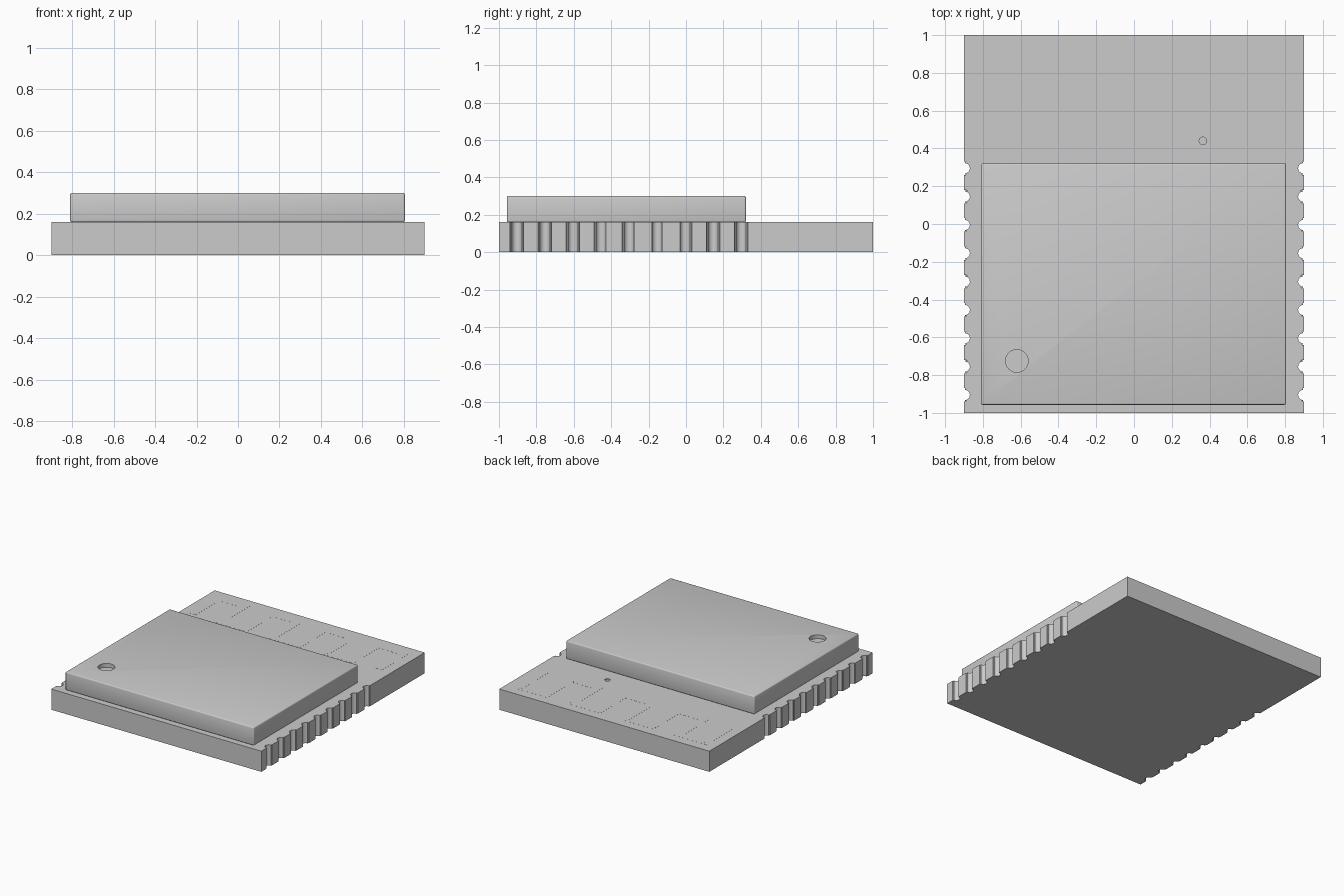
import bpy, bmesh
from math import pi, cos, sin

default = bpy.data.objects.get("Cube")
if default:
    bpy.data.objects.remove(default)

grey = bpy.data.materials.new("light_grey")
grey.use_nodes = True
colour = (0.6, 0.6, 0.6, 1)
grey.diffuse_color = colour
grey.node_tree.nodes["Principled BSDF"].inputs["Base Color"].default_value = colour


def prism(name, outline, z0, z1):
    """Extrude a closed outline between two heights."""
    bm = bmesh.new()
    base = bm.faces.new([bm.verts.new((x, y, z0)) for x, y in outline])
    top = bmesh.ops.extrude_face_region(bm, geom=[base], use_keep_orig=True)
    verts = [v for v in top["geom"] if isinstance(v, bmesh.types.BMVert)]
    bmesh.ops.translate(bm, verts=verts, vec=(0, 0, z1 - z0))
    bmesh.ops.recalc_face_normals(bm, faces=bm.faces)
    mesh = bpy.data.meshes.new(name)
    bm.to_mesh(mesh)
    bm.free()
    mesh.materials.append(grey)
    obj = bpy.data.objects.new(name, mesh)
    bpy.context.collection.objects.link(obj)
    return obj


def rect(x0, x1, y0, y1):
    return [(x0, y0), (x1, y0), (x1, y1), (x0, y1)]


def arc(cx, cy, r, start, end, steps):
    angles = [start + (end - start) * i / steps for i in range(steps + 1)]
    return [(cx + r * cos(a), cy + r * sin(a)) for a in angles]


def circle(cx, cy, r, steps=32):
    return arc(cx, cy, r, 0, 2 * pi, steps)[:-1]


def smooth(obj):
    bpy.ops.object.select_all(action="DESELECT")
    obj.select_set(True)
    bpy.context.view_layer.objects.active = obj
    bpy.ops.object.shade_smooth_by_angle()


def cut(obj, cutter):
    cutter.hide_render = True
    cutter.hide_set(True)
    cutter.display_type = "WIRE"
    mod = obj.modifiers.new("recess", "BOOLEAN")
    mod.operation = "DIFFERENCE"
    mod.solver = "EXACT"
    mod.object = cutter
    bpy.context.view_layer.objects.active = obj
    bpy.ops.object.modifier_apply(modifier=mod.name)
    bpy.data.objects.remove(cutter)


W, H = 0.9, 0.16
notches = [0.295 - 0.15 * i for i in range(9)]

# Circuit board with half-round notches down both long edges
right_edge = []
for y in reversed(notches):
    right_edge += arc(W, y, 0.036, 1.5 * pi, 0.5 * pi, 12)
left_edge = [(-x, y) for x, y in reversed(right_edge)]
outline = [(-W, -1), (W, -1)] + right_edge + [(W, 1), (-W, 1)] + left_edge
board = prism("circuit_board", outline, 0, H)
cut(board, prism("via_cutter", circle(0.365, 0.44, 0.02), H - 0.01, H + 0.05))
smooth(board)

# Plated lining inside every notch
for side, label in ((1, "left"), (-1, "right")):
    for i, y in enumerate(notches):
        ring = arc(W - 0.004, y, 0.034, 1.5 * pi, 0.5 * pi, 12)
        ring += arc(W - 0.004, y, 0.027, 0.5 * pi, 1.5 * pi, 12)
        lining = prism(f"{label}_contact_{i + 1}", [(side * x, v) for x, v in ring], 0, H)
        smooth(lining)

# Shield can with softened top edges and a round orientation dimple
shield = prism("shield_can", rect(-0.81, 0.805, -0.957, 0.32), H, 0.3)
bevel = shield.modifiers.new("soft_edges", "BEVEL")
bevel.width, bevel.segments = 0.008, 3
bpy.context.view_layer.objects.active = shield
bpy.ops.object.modifier_apply(modifier=bevel.name)
cut(shield, prism("dimple_cutter", circle(-0.62, -0.725, 0.06), 0.27, 0.35))
smooth(shield)

# Meandering antenna trace, almost flush with the board
columns = [-0.8 + 0.228 * i for i in range(8)]
low, high, half = 0.59, 0.9, 0.025
for i, x in enumerate(columns):
    prism(f"antenna_bar_{i + 1}", rect(x - half, x + half, low, high), H, H + 0.0006)
    if i < 7:
        y = high if i % 2 == 0 else low
        prism(f"antenna_link_{i + 1}",
              rect(x - half, columns[i + 1] + half, y - half, y + half), H, H + 0.0005)
